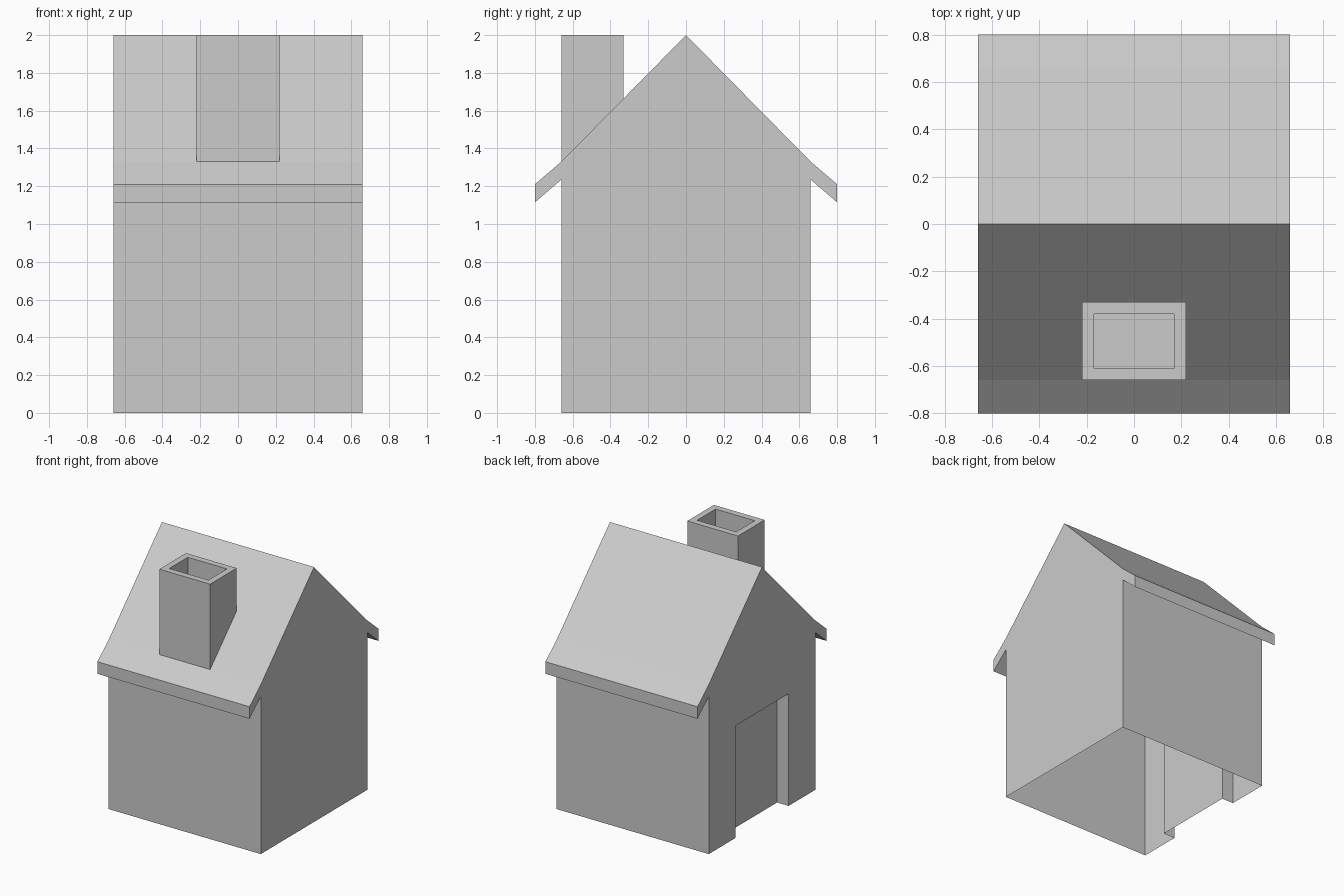
import bpy, bmesh

if "Cube" in bpy.data.objects:
    bpy.data.objects.remove(bpy.data.objects["Cube"])

W = 0.66                                  # half width of the walls
CX, CY0, CY1 = 0.22, -0.66, -0.33         # chimney footprint
EAVE, SOFFIT, BREAK = (0.80, 1.21), (0.80, 1.115), (0.66, 1.33)
WALL_TOP, RIDGE = 1.235, 2.0
DOOR_W, DOOR_H, DOOR_D = 0.33, 0.88, 0.10


def roof_z(y):
    return RIDGE - abs(y) * (RIDGE - BREAK[1]) / W


def make(name, polys):
    """Join polygons into one welded, flat-shaded object."""
    bm = bmesh.new()
    for p in polys:
        bm.faces.new([bm.verts.new(c) for c in p])
    bmesh.ops.remove_doubles(bm, verts=bm.verts, dist=1e-4)
    bmesh.ops.recalc_face_normals(bm, faces=bm.faces)
    me = bpy.data.meshes.new(name)
    bm.to_mesh(me)
    bm.free()
    ob = bpy.data.objects.new(name, me)
    bpy.context.collection.objects.link(ob)


def strip(a, b, xs):
    """Face between two (y, z) lines, split along the x values in xs."""
    return [(x, *a) for x in xs] + [(x, *b) for x in reversed(xs)]


def mirrored(p):
    return (-p[0], p[1])


# House shell: open underneath, with eaves and a recessed doorway
half = [(W, 0), (W, WALL_TOP), SOFFIT, EAVE, BREAK]
outline = half + [(0, RIDGE)] + [mirrored(p) for p in reversed(half)]
notch = [(-DOOR_W, 0), (-DOOR_W, DOOR_H), (DOOR_W, DOOR_H), (DOOR_W, 0)]
xs = [-W, -CX, CX, W]
shell = [[(W, *p) for p in outline], [(-W, *p) for p in outline + notch]]

for a, b in zip(half, half[1:]):
    for f in (lambda p: p, mirrored):
        shell.append(strip(f(a), f(b), xs))
shell.append(strip(BREAK, (0, RIDGE), xs))

# Doorway jambs, lintel and panel
for a, b in zip(notch, notch[1:]):
    shell.append([(-W, *a), (-W, *b), (-W + DOOR_D, *b), (-W + DOOR_D, *a)])
shell.append([(-W + DOOR_D, *p) for p in notch])

# Front roof slope around the chimney opening
z0, z1 = roof_z(CY0), roof_z(CY1)
for s in (-1, 1):
    shell.append([(s * W, CY0, z0), (s * CX, CY0, z0), (s * CX, CY1, z1),
                  (s * CX, 0, RIDGE), (s * W, 0, RIDGE)])
shell.append(strip((CY1, z1), (0, RIDGE), [-CX, CX]))
make("house_shell", shell)

# Chimney: sloped foot, flat rim and a sunken flue
def ring(inset, z):
    x, y0, y1 = CX - inset, CY0 + inset, CY1 - inset
    return [(px, py, z if z is not None else roof_z(py))
            for px, py in ((-x, y0), (x, y0), (x, y1), (-x, y1))]


rings = [ring(0, None), ring(0, RIDGE), ring(0.05, RIDGE), ring(0.05, 1.7)]
chimney = [rings[-1]]
for lo, hi in zip(rings, rings[1:]):
    for i in range(4):
        j = (i + 1) % 4
        chimney.append([lo[i], lo[j], hi[j], hi[i]])
make("chimney", chimney)
